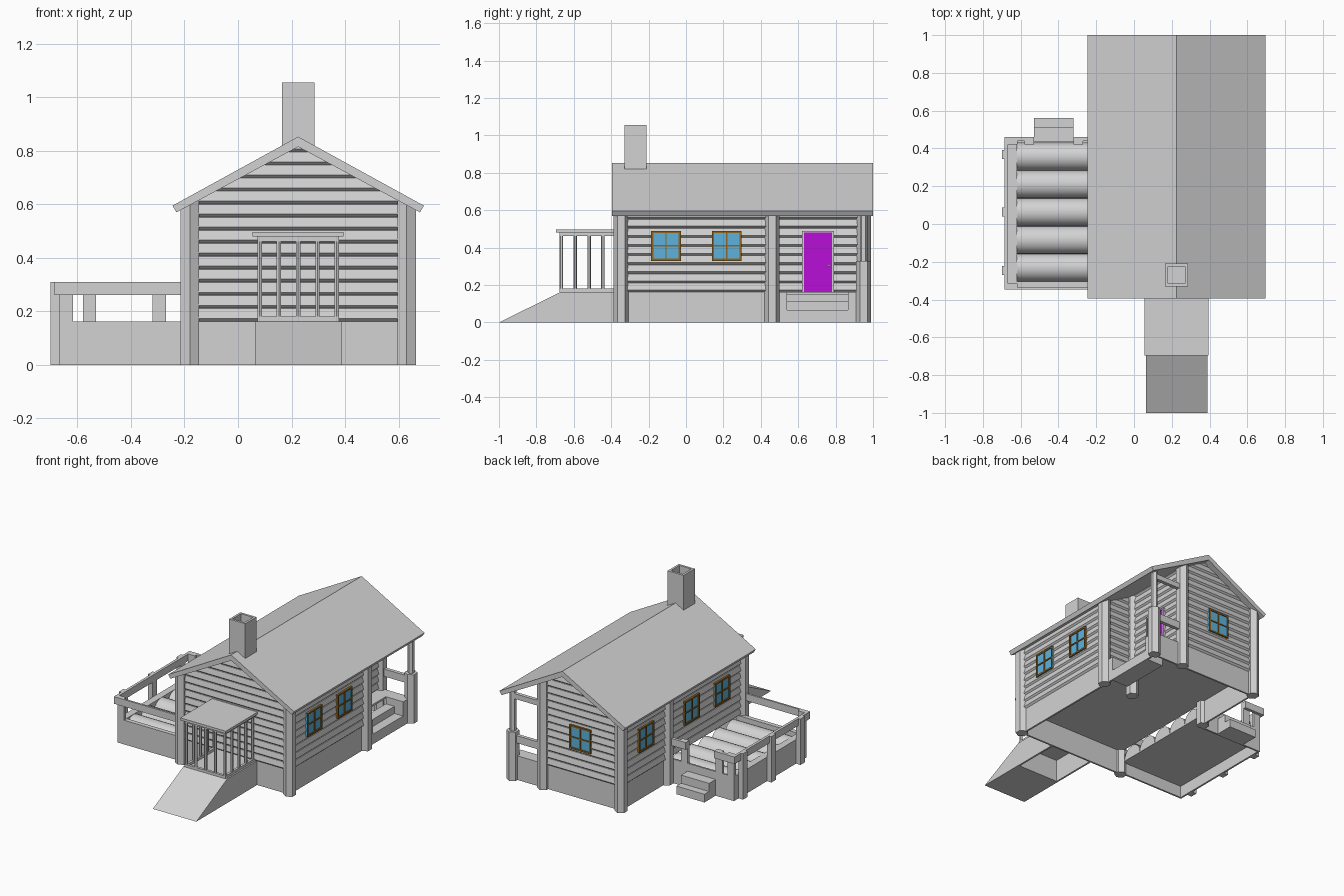
import bpy, bmesh, math
from mathutils import Vector

if "Cube" in bpy.data.objects:
    bpy.data.objects.remove(bpy.data.objects["Cube"])


def material(name, rgb):
    m = bpy.data.materials.new(name)
    m.diffuse_color = (*rgb, 1)
    m.use_nodes = True
    m.node_tree.nodes["Principled BSDF"].inputs["Base Color"].default_value = m.diffuse_color
    return m


GREY = material("grey", (0.65, 0.65, 0.65))
BLUE = material("window_blue", (0.11, 0.45, 0.72))
BROWN = material("frame_brown", (0.28, 0.13, 0.015))
PURPLE = material("door_purple", (0.48, 0.005, 0.68))


def finish(name, bm, mat=GREY, smooth=False):
    bmesh.ops.recalc_face_normals(bm, faces=bm.faces)
    me = bpy.data.meshes.new(name)
    bm.to_mesh(me)
    bm.free()
    me.materials.append(mat)
    ob = bpy.data.objects.new(name, me)
    bpy.context.collection.objects.link(ob)
    if smooth:
        bpy.ops.object.select_all(action='DESELECT')
        ob.select_set(True)
        bpy.context.view_layer.objects.active = ob
        bpy.ops.object.shade_smooth_by_angle(angle=math.radians(40))
    return ob


def loft(bm, rings):
    """Closed solid through rings of points."""
    vs = [[bm.verts.new(p) for p in r] for r in rings]
    n = len(vs[0])
    for a, b in zip(vs, vs[1:]):
        for i in range(n):
            bm.faces.new((a[i], a[(i + 1) % n], b[(i + 1) % n], b[i]))
    bm.faces.new(vs[0][::-1])
    bm.faces.new(vs[-1])


def prism(name, pts, axis, a, b, mat=GREY, smooth=False):
    """Extrude a 2D profile along x, y or z."""
    put = {'x': lambda p, t: (t, p[0], p[1]),
           'y': lambda p, t: (p[0], t, p[1]),
           'z': lambda p, t: (p[0], p[1], t)}[axis]
    bm = bmesh.new()
    loft(bm, [[put(p, t) for p in pts] for t in (a, b)])
    return finish(name, bm, mat, smooth)


def box(name, x0, x1, y0, y1, z0, z1, mat=GREY):
    return prism(name, [(x0, y0), (x1, y0), (x1, y1), (x0, y1)], 'z', z0, z1, mat)


RIDGE, SLOPE = 0.225, 0.549


def clip_to_roof(bm):
    """Trim away all that would stick through the roof."""
    for s in (-1, 1):
        bmesh.ops.bisect_plane(bm, geom=bm.verts[:] + bm.edges[:] + bm.faces[:],
                               plane_co=(RIDGE, 0, 0.825),
                               plane_no=Vector((s * SLOPE, 0, 1)).normalized(),
                               clear_outer=True)


def hex_post(name, x, y, r, z0, z1):
    bm = bmesh.new()
    ring = [(x + r * math.sin(k * math.pi / 3), y + r * math.cos(k * math.pi / 3)) for k in range(6)]
    loft(bm, [[(*p, z) for p in ring] for z in (z0, z1)])
    clip_to_roof(bm)
    finish(name, bm)


# --- house body: L-shaped outline, one bevelled clapboard per row
XL, XR, XP, YF, YP, YB, ZF = -0.18, 0.63, 0.40, -0.35, 0.46, 0.95, 0.163
outline = [(XL, YF, -1, -1), (XR, YF, 1, -1), (XR, YP, 1, 1),
           (XP, YP, 1, 1), (XP, YB, 1, 1), (XL, YB, -1, 1)]
bm = bmesh.new()
rings, step = [], 0.0487
for k in range(14):
    z = ZF + k * step
    for dz, off in ((0, 0), (0.011, 0.012), (step - 0.001, 0.004)):
        rings.append([(x + sx * off, y + sy * off, z + dz) for x, y, sx, sy in outline])
loft(bm, rings)
clip_to_roof(bm)
finish("clapboard_walls", bm)

# --- skirting below the floor
T = 0.012
box("skirt_front", XL, XR, YF, YF + T, 0, ZF)
box("skirt_back", XL, XR, YB - T, YB, 0, ZF)
box("skirt_left", XL, XL + T, YP, YB, 0, ZF)
box("skirt_right", XR - T, XR, YF, 0.54, 0, ZF)
box("skirt_porch_end", XR - T, XR, 0.865, YB, 0, ZF)

# --- corner posts
for x, y in ((XL, YF), (XR, YF), (XL, YP), (XR, YP), (XP, YP), (XL, YB), (XP, YB)):
    hex_post("corner_post", x, y + (0.003 if y < 0 else 0), 0.04, 0, 0.8)
hex_post("porch_post_base", XR, YB, 0.04, 0, 0.33)
hex_post("porch_post", XR, YB, 0.021, 0.33, 0.8)

# --- porch floor, recessed steps and railing
box("porch_floor", XP, 0.50, YP, YB, ZF - 0.013, ZF)
box("porch_floor_side", 0.50, XR, YP, 0.54, ZF - 0.013, ZF)
box("porch_floor_side", 0.50, XR, 0.865, YB, ZF - 0.013, ZF)
box("porch_step_low", 0.565, XR, 0.54, 0.865, 0, 0.067)
box("porch_step_high", 0.50, 0.565, 0.54, 0.865, 0, 0.115)
for y0, y1 in ((0.53, 0.54), (0.865, 0.875)):
    box("step_cheek", 0.50, XR - T, y0, y1, 0, ZF - 0.013)
box("porch_rail", XP, XR, YB - 0.012, YB + 0.012, 0.255, 0.305)
box("porch_header", XP, XR, YB - 0.012, YB + 0.012, 0.55, 0.585)

# --- roof
prism("roof", [(-0.245, 0.595), (RIDGE, 0.853), (0.695, 0.595), (0.68, 0.57),
               (RIDGE, 0.815), (-0.23, 0.57)], 'y', -0.395, 1.0)

# --- chimney with a hollow top
bm = bmesh.new()
sq = [(-1, -1), (1, -1), (1, 1), (-1, 1)]
loft(bm, [[(RIDGE + sx * r, -0.27 + sy * r, z) for sx, sy in sq]
          for r, z in ((0.06, 0.72), (0.06, 1.055), (0.045, 1.055), (0.045, 1.0))])
finish("chimney", bm)


# --- windows: glass plate and brown bars, placed on a wall by its normal
def window(c, wall, axis, sign):
    def part(name, u0, u1, z0, z1, depth, mat):
        w = sorted((wall, wall + sign * depth))
        u = (c + u0, c + u1)
        xy = (*w, *u) if axis == 'x' else (*u, *w)
        box(name, *xy, z0, z1, mat)
    h, f, z0, z1 = 0.079, 0.011, 0.33, 0.49
    part("window_glass", -h, h, z0, z1, 0.015, BLUE)
    for a, b in ((-h, -h + f), (-f * 0.35, f * 0.35), (h - f, h)):
        part("window_upright", a, b, z0, z1, 0.021, BROWN)
    for a, b in ((z0, z0 + f), (0.406, 0.414), (z1 - f, z1)):
        part("window_crossbar", -h, h, a, b, 0.0205, BROWN)


for c in (-0.107, 0.217):
    window(c, XR, 'x', 1)
for c in (-0.107, 0.217, 0.705):
    window(c, XL, 'x', -1)
window(0.115, YB, 'y', 1)

# --- door
box("door", XP, XP + 0.017, 0.63, 0.78, ZF, 0.48, PURPLE)
for y0, y1 in ((0.62, 0.63), (0.78, 0.79)):
    box("door_jamb", XP, XP + 0.022, y0, y1, ZF, 0.49)
box("door_head", XP, XP + 0.022, 0.62, 0.79, 0.48, 0.49)
box("door_knob", XP + 0.017, XP + 0.03, 0.758, 0.77, 0.3, 0.312)

# --- front landing, ramp and barred enclosure
LX0, LX1 = 0.063, 0.388
box("landing_floor", LX0, LX1, -0.67, YF, ZF - 0.012, ZF)
for x in (LX0, LX1 - T):
    box("landing_side", x, x + T, -0.67, YF, 0, ZF)
prism("ramp", [(-1, 0), (-0.67, 0), (-0.67, ZF)], 'x', LX0, LX1)
box("enclosure_roof", 0.055, 0.395, -0.695, YF, 0.48, 0.497)
for z in (ZF, 0.462):
    box("front_rail", LX0 + 0.01, LX1 - 0.01, -0.675, -0.657, z, z + 0.018)
    for x in (0.073, 0.361):
        box("side_rail", x, x + 0.017, -0.66, YF, z, z + 0.018)
bars = [(0.081 + 0.072 * k, -0.666) for k in range(5)]
bars += [(x, -0.666 + 0.074 * k) for x in (0.081, 0.369) for k in range(1, 5)]
for x, y in bars:
    hex_post("enclosure_bar", x, y, 0.0095, ZF, 0.48)

# --- side deck: skirting, border and rounded log floor
DX0, DY0, DY1 = -0.667, -0.335, 0.44
box("deck_skirt_left", DX0, DX0 + T, DY0, DY1, 0, ZF)
box("deck_skirt_front", DX0, XL, DY0, DY0 + T, 0, ZF)
box("deck_skirt_back", DX0, XL, DY1 - T, DY1, 0, ZF)
box("deck_border_left", DX0, -0.62, DY0, DY1, 0.13, ZF)
box("deck_border_front", DX0, XL, DY0, -0.305, 0.13, ZF)
box("deck_base", DX0, XL, DY0, DY1, 0.08, 0.09)
w = (0.43 + 0.305) / 5
for k in range(5):
    cy = -0.305 + (k + 0.5) * w
    arc = [(cy + w / 2 * math.cos(a), 0.089 + 0.073 * math.sin(a))
           for a in (math.pi * i / 12 for i in range(13))]
    prism("deck_log", arc, 'x', -0.62, XL, smooth=True)

# --- deck railing
box("deck_rail_left", -0.685, DX0, -0.345, 0.46, 0.262, 0.31)
box("deck_rail_front", -0.685, XL, -0.348, DY0, 0.262, 0.31)
box("deck_rail_back", -0.685, -0.53, DY1, 0.46, 0.262, 0.31)
box("deck_rail_back", -0.32, XL, DY1, 0.46, 0.262, 0.31)
for y in (-0.247, 0.063, 0.367):
    box("deck_rail_post", -0.70, DX0, y - 0.024, y + 0.024, 0, 0.31)
for x in (DX0, -0.58, -0.32):
    box("deck_back_post", x, x + 0.05, DY1 - 0.02, DY1, 0.1, 0.31)
box("deck_front_post", DX0, DX0 + 0.05, DY0, DY0 + 0.02, 0.1, 0.31)

# --- steps up to the deck
box("deck_step_low", -0.53, -0.32, 0.51, 0.56, 0, 0.055)
box("deck_step_high", -0.53, -0.32, DY1, 0.51, 0, 0.11)
